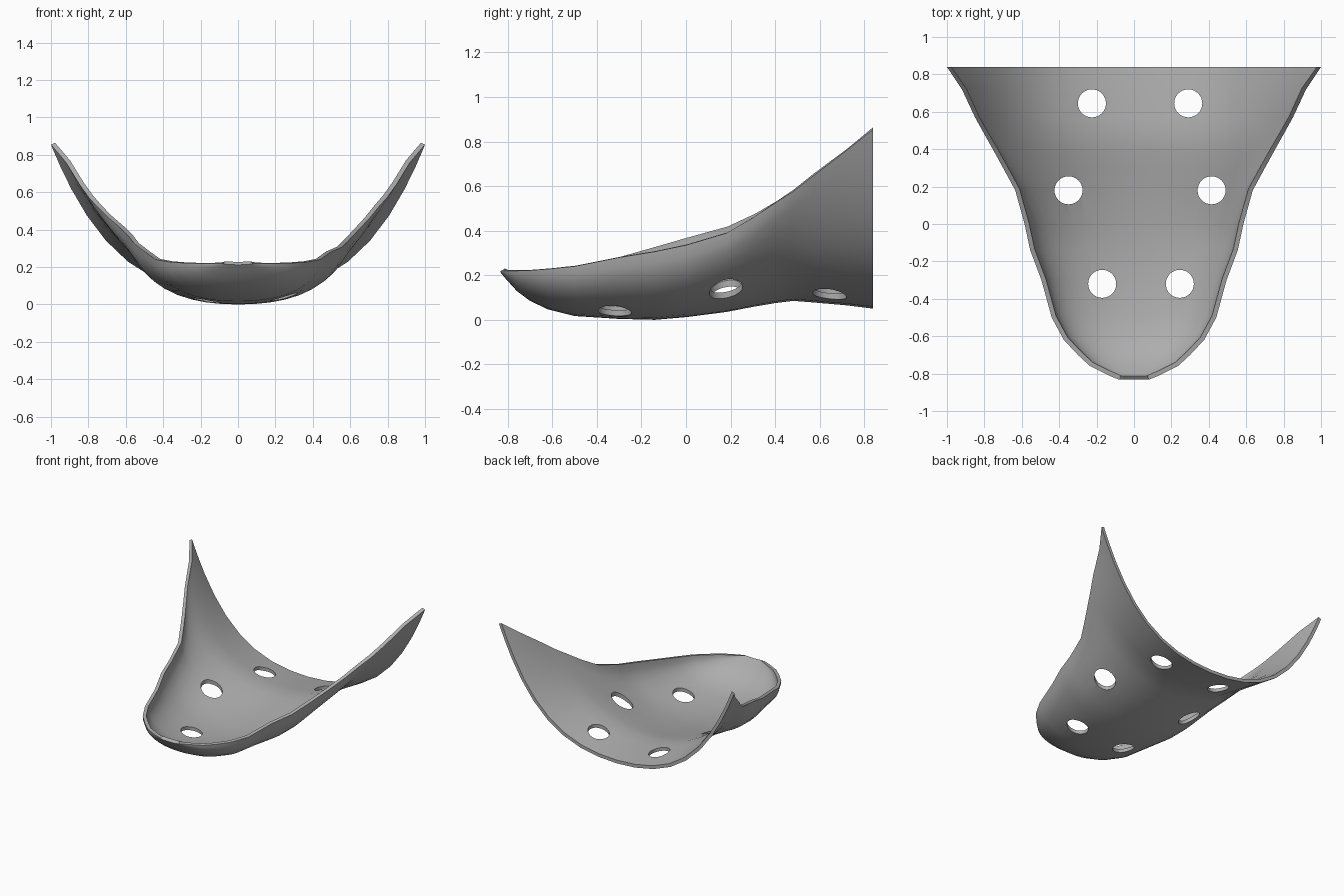
import bpy, bmesh, math
from mathutils import Matrix

cube = bpy.data.objects.get("Cube")
if cube:
    bpy.data.objects.remove(cube, do_unlink=True)

# One flat grey for the whole shell
grey = bpy.data.materials.new("plain grey")
grey.use_nodes = True
grey.diffuse_color = (0.42, 0.42, 0.42, 1)
grey.node_tree.nodes["Principled BSDF"].inputs["Base Color"].default_value = (0.42, 0.42, 0.42, 1)

# Stations from heel to tip: y, half width, rim height, keel height
STATIONS = [
    (0.84, 1.0, 0.855, 0.05), (0.72, 0.92, 0.76, 0.065),
    (0.57, 0.85, 0.645, 0.078), (0.48, 0.80, 0.575, 0.085),
    (0.40, 0.755, 0.525, 0.075), (0.30, 0.70, 0.47, 0.058),
    (0.18, 0.635, 0.415, 0.035), (0.0, 0.585, 0.365, 0.012),
    (-0.14, 0.555, 0.325, 0.0), (-0.30, 0.495, 0.28, 0.004),
    (-0.50, 0.44, 0.24, 0.017), (-0.62, 0.375, 0.228, 0.047),
    (-0.70, 0.30, 0.222, 0.085), (-0.76, 0.235, 0.22, 0.13),
    (-0.81, 0.135, 0.22, 0.185), (-0.832, 0.08, 0.22, 0.212),
]
HALF = 10


def clamp(v):
    return max(0.0, min(1.0, v))


def wall_rise(u, y):
    """Share of the rim height reached at share u of the half width."""
    round_wall = 1 - math.sqrt(max(0.0, 1 - u ** 2.3))
    flare = 0.55 * clamp((y - 0.18) / 0.5)
    open_wall = (1 - flare) * u ** 2 + flare * u ** 4
    k = clamp((0.53 - y) / 0.5)
    return k * round_wall + (1 - k) * open_wall


# Lofted outer skin, with the left rim dipping slightly at mid length
bm = bmesh.new()
rows = []
for y, width, rim, keel in STATIONS:
    row = []
    for i in range(-HALF, HALF + 1):
        u = math.sin(i / HALF * math.pi / 2)
        dip = 0.03 * clamp(1.4 - abs(y - 0.05) / 0.25) if u > 0 else 0
        z = keel + (rim - dip - keel) * wall_rise(abs(u), y)
        row.append(bm.verts.new((u * width, y, z)))
    rows.append(row)
for a, b in zip(rows, rows[1:]):
    for i in range(2 * HALF):
        bm.faces.new((a[i], a[i + 1], b[i + 1], b[i]))
bmesh.ops.recalc_face_normals(bm, faces=bm.faces)
if sum(f.normal.z for f in bm.faces) > 0:
    bmesh.ops.reverse_faces(bm, faces=bm.faces)
mesh = bpy.data.meshes.new("shell")
bm.to_mesh(mesh)
bm.free()
shell = bpy.data.objects.new("shell", mesh)
bpy.context.collection.objects.link(shell)
mesh.materials.append(grey)

# Wall thickness, grown inward
solid = shell.modifiers.new("thickness", 'SOLIDIFY')
solid.thickness = 0.025
solid.offset = -1

# Six round vent holes
bm = bmesh.new()
for y, left, right in ((0.645, 0.29, -0.225), (0.18, 0.415, -0.35), (-0.32, 0.245, -0.17)):
    for x in (left, right):
        bmesh.ops.create_cone(bm, cap_ends=True, segments=32, radius1=0.075, radius2=0.075,
                              depth=2, matrix=Matrix.Translation((x, y, 0.2)))
cut_mesh = bpy.data.meshes.new("vent_cutter")
bm.to_mesh(cut_mesh)
bm.free()
cut_mesh.materials.append(grey)
cutter = bpy.data.objects.new("vent_cutter", cut_mesh)
bpy.context.collection.objects.link(cutter)
cutter.hide_render = True
vents = shell.modifiers.new("vents", 'BOOLEAN')
vents.operation = 'DIFFERENCE'
vents.solver = 'EXACT'
vents.object = cutter

# Apply and drop the cutter
bpy.ops.object.select_all(action='DESELECT')
shell.select_set(True)
bpy.context.view_layer.objects.active = shell
for name in ("thickness", "vents"):
    bpy.ops.object.modifier_apply(modifier=name)
bpy.data.objects.remove(cutter, do_unlink=True)

# Trim the heel to a flat plane and shade
for v in shell.data.vertices:
    if v.co.y > 0.8:
        v.co.y = 0.84
bpy.ops.object.shade_smooth_by_angle(angle=math.radians(30))
